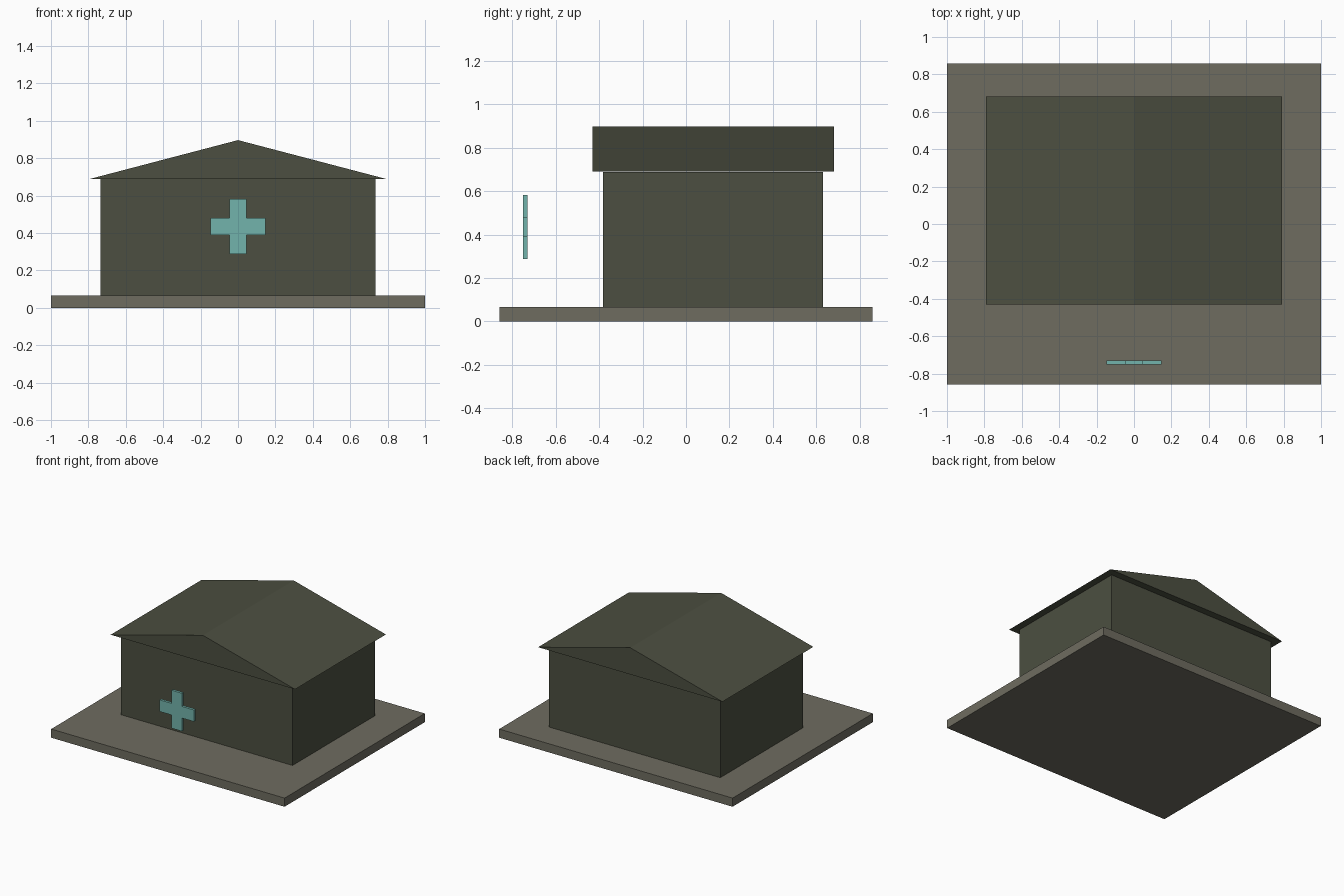
import bpy, bmesh
from mathutils import Vector

if "Cube" in bpy.data.objects:
    bpy.data.objects.remove(bpy.data.objects["Cube"])


def material(name, rgb):
    m = bpy.data.materials.new(name)
    m.diffuse_color = (*rgb, 1)
    m.use_nodes = True
    m.node_tree.nodes["Principled BSDF"].inputs["Base Color"].default_value = m.diffuse_color
    return m


olive = material("dark olive", (0.072, 0.078, 0.052))
stone = material("grey stone", (0.156, 0.150, 0.117))
teal = material("pale teal", (0.171, 0.456, 0.413))


def prism(name, profile, y0, y1, mat):
    """Extrude an x-z profile from y0 to y1."""
    bm = bmesh.new()
    face = bm.faces.new([bm.verts.new((x, y0, z)) for x, z in profile])
    new = bmesh.ops.extrude_face_region(bm, geom=[face])["geom"]
    bmesh.ops.translate(bm, vec=Vector((0, y1 - y0, 0)),
                        verts=[v for v in new if isinstance(v, bmesh.types.BMVert)])
    bmesh.ops.recalc_face_normals(bm, faces=bm.faces)
    me = bpy.data.meshes.new(name)
    bm.to_mesh(me)
    bm.free()
    me.materials.append(mat)
    ob = bpy.data.objects.new(name, me)
    bpy.context.collection.objects.link(ob)
    return ob


def rect(w, z0, z1):
    return [(-w, z0), (w, z0), (w, z1), (-w, z1)]


# Ground slab, walls and gabled roof
prism("base_slab", rect(1.0, 0, 0.067), -0.858, 0.858, stone)
prism("walls", rect(0.735, 0.067, 0.688), -0.382, 0.63, olive)
prism("gable_roof", [(-0.79, 0.69), (0.79, 0.69), (0, 0.897)], -0.43, 0.682, olive)

# Cross sign standing in front of the wall
a, b, c = 0.045, 0.147, 0.435
quarter = [(a, b), (a, a), (b, a)]
cross = []
for _ in range(4):
    cross += quarter
    quarter = [(z, -x) for x, z in quarter]
prism("cross_sign", [(x, c + z) for x, z in cross], -0.75, -0.73, teal)
